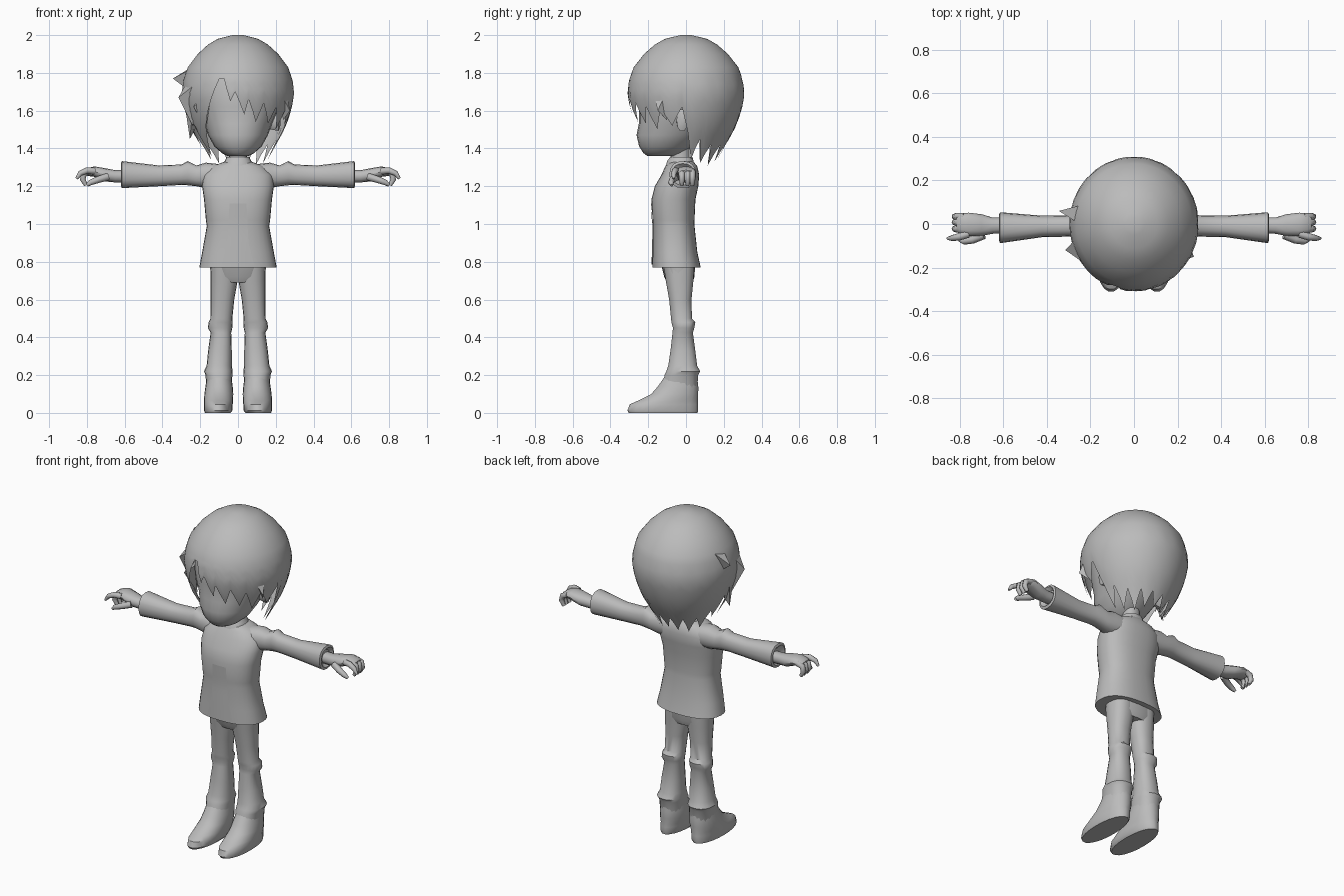
import bpy, bmesh, math
from mathutils import Vector

grey = bpy.data.materials.new("plain grey")
grey.diffuse_color = (0.5, 0.5, 0.5, 1)


def finish(name, bm, angle=40):
    bmesh.ops.recalc_face_normals(bm, faces=bm.faces)
    me = bpy.data.meshes.new(name)
    bm.to_mesh(me)
    bm.free()
    me.materials.append(grey)
    ob = bpy.data.objects.new(name, me)
    bpy.context.collection.objects.link(ob)
    bpy.ops.object.select_all(action='DESELECT')
    ob.select_set(True)
    bpy.context.view_layer.objects.active = ob
    bpy.ops.object.shade_smooth_by_angle(angle=math.radians(angle))
    return ob


def skin(bm, rings, caps=True):
    """Bridge closed rings of equal size."""
    vs = [[bm.verts.new(p) for p in r] for r in rings]
    n = len(vs[0])
    for a, b in zip(vs, vs[1:]):
        for i in range(n):
            j = (i + 1) % n
            bm.faces.new((a[i], a[j], b[j], b[i]))
    if caps:
        bm.faces.new(vs[0])
        bm.faces.new(vs[-1])


def loft(name, sections, axis='z', s=1, p=2.3, n=20, caps=True):
    """Sections: position, then low and high limits across both other axes."""
    rings = []
    for pos, u0, u1, v0, v1 in sections:
        ring = []
        for i in range(n):
            a = 2 * math.pi * i / n
            c, d = math.cos(a), math.sin(a)
            u = (u0 + u1) / 2 + (u1 - u0) / 2 * math.copysign(abs(c) ** (2 / p), c)
            v = (v0 + v1) / 2 + (v1 - v0) / 2 * math.copysign(abs(d) ** (2 / p), d)
            ring.append((s * u, v, pos) if axis == 'z' else (s * pos, u, v))
        rings.append(ring)
    bm = bmesh.new()
    skin(bm, rings, caps)
    return finish(name, bm)


def tube(name, pts, s=1, n=8):
    """Tapered finger through points (x, y, z, radius)."""
    rings = []
    P = [Vector((s * q[0], q[1], q[2])) for q in pts]
    for i, q in enumerate(pts):
        t = (P[min(i + 1, len(P) - 1)] - P[max(i - 1, 0)]).normalized()
        a = t.cross(Vector((0, 1, 0))).normalized()
        b = t.cross(a)
        rings.append([P[i] + q[3] * (a * math.cos(2 * math.pi * k / n)
                      + b * math.sin(2 * math.pi * k / n)) for k in range(n)])
    bm = bmesh.new()
    skin(bm, rings)
    return finish(name, bm, 60)


def interp(table, x):
    for (a, u), (b, v) in zip(table, table[1:]):
        if a <= x <= b:
            return u + (v - u) * (x - a) / (b - a)
    return table[0][1] if x < table[0][0] else table[-1][1]


# Head, neck and collar
loft("head", [(1.36, -.055, .055, -.205, -.05), (1.375, -.085, .085, -.225, -.02),
              (1.41, -.125, .125, -.248, .03), (1.47, -.158, .158, -.262, .10),
              (1.53, -.18, .18, -.25, .16), (1.62, -.22, .22, -.25, .22),
              (1.75, -.23, .23, -.25, .23), (1.87, -.17, .17, -.19, .18),
              (1.93, -.08, .08, -.1, .1)], p=2.1, n=24)
loft("neck", [(1.28, -.06, .06, -.09, .03), (1.34, -.048, .048, -.08, .02),
              (1.42, -.048, .048, -.09, .02)], n=14)
loft("collar", [(1.30, -.09, .09, -.11, .05), (1.335, -.07, .07, -.10, .04),
                (1.355, -.06, .06, -.085, .035)], n=18, caps=False)

# Hair: dome whose lower edge is a zigzag of pointed locks (angle from front, height)
profile = [(1.30, .145), (1.35, .17), (1.4, .197), (1.45, .228), (1.5, .256), (1.56, .28),
           (1.62, .298), (1.69, .31), (1.76, .302), (1.83, .277), (1.9, .222),
           (1.95, .165), (1.98, .112), (1.995, .05), (2.0, .03)]
hem = [(-180, 1.34), (-170, 1.42), (-160, 1.33), (-149, 1.42), (-138, 1.32), (-127, 1.42),
       (-116, 1.34), (-106, 1.46), (-97, 1.40), (-89, 1.54), (-80, 1.45), (-70, 1.56),
       (-56, 1.36), (-42, 1.52), (-30, 1.65), (-20, 1.77), (-15, 1.77), (-8, 1.65),
       (-3, 1.70), (7, 1.58), (11, 1.66), (21, 1.54), (28, 1.64), (38, 1.53), (45, 1.62),
       (54, 1.50), (63, 1.61), (74, 1.52), (86, 1.62), (99, 1.34), (109, 1.45), (118, 1.32),
       (129, 1.42), (140, 1.31), (150, 1.42), (160, 1.33), (170, 1.42), (180, 1.34)]
angles = []
for (a, _), (b, _) in zip(hem, hem[1:]):
    angles += [a, (a + b) / 2]
rings = [[] for _ in range(15)]
for a in angles:
    low, t = interp(hem, a), math.radians(a)
    heights = [2.0, 1.995, 1.98, 1.95, 1.9, 1.83, 1.79]
    heights += [1.79 + (low - 1.79) * k / 8 for k in range(1, 9)]
    for ring, z in zip(rings, heights):
        r = interp(profile, z)
        ring.append((.96 * r * math.sin(t), -r * math.cos(t), z))
bm = bmesh.new()
skin(bm, rings, caps=False)
bm.verts.ensure_lookup_table()
bm.faces.new(bm.verts[:len(angles)])
finish("hair", bm, 50)

# Loose spikes on the sides of the hair
spikes = {"upper_spike": ((-.23, .09, 1.84), (-.25, 0, 1.82), (-.25, .04, 1.70), (-.345, .06, 1.77)),
          "side_spike": ((-.26, -.06, 1.77), (-.20, -.2, 1.76), (-.24, -.1, 1.52), (-.315, -.12, 1.67)),
          "front_spike": ((-.2, -.16, 1.7), (-.14, -.22, 1.7), (-.17, -.15, 1.5), (-.235, -.19, 1.62)),
          "lower_spike": ((-.28, -.02, 1.62), (-.24, -.12, 1.6), (-.2, -.03, 1.55), (-.255, -.06, 1.45)),
          "right_spike": ((.25, -.08, 1.75), (.2, -.18, 1.74), (.24, -.1, 1.55), (.275, -.15, 1.6))}
for name, pts in spikes.items():
    bm = bmesh.new()
    v = [bm.verts.new(q) for q in pts]
    for f in ((0, 1, 2), (0, 1, 3), (1, 2, 3), (2, 0, 3)):
        bm.faces.new([v[i] for i in f])
    finish(name, bm)

# Jacket
jacket = [(.77, -.205, .205, -.178, .078), (.85, -.19, .19, -.177, .06),
          (.99, -.165, .165, -.175, .045), (1.02, -.17, .17, -.177, .045),
          (1.13, -.18, .18, -.183, .05), (1.2, -.19, .19, -.165, .065),
          (1.26, -.185, .185, -.13, .07), (1.305, -.14, .14, -.11, .06),
          (1.33, -.07, .07, -.09, .04)]
loft("jacket", jacket, n=32, p=2.4)

# Thin overlapping panel down the jacket front
bm = bmesh.new()
rows = []
for k in range(10):
    z = .785 + k * .036
    hx = interp([(q[0], q[2]) for q in jacket], z)
    y0 = interp([(q[0], q[3]) for q in jacket], z)
    y1 = interp([(q[0], q[4]) for q in jacket], z)
    w = interp([(.785, .085), (.9, .055), (1.11, .045)], z)
    rows.append([bm.verts.new((x, (y0 + y1) / 2 - (y1 - y0) / 2
                 * (1 - abs(x / hx) ** 2.4) ** (1 / 2.4) - .004, z))
                 for x in (-w, -w / 2, 0, w / 2, w)])
for a, b in zip(rows, rows[1:]):
    for i in range(4):
        bm.faces.new((a[i], a[i + 1], b[i + 1], b[i]))
finish("front_panel", bm)

# Hips
loft("hips", [(.69, -.10, .10, -.10, .035), (.72, -.145, .145, -.115, .045),
              (.82, -.15, .15, -.14, .05)], p=2.6)

for s, side in ((1, "left"), (-1, "right")):
    loft(side + "_ear", [(.17, -.05, .0, 1.5, 1.58), (.215, -.05, .01, 1.49, 1.61),
                         (.225, -.03, .0, 1.52, 1.59)], 'x', s, n=10)
    # Sleeve with shoulder fold and wide cuff
    loft(side + "_sleeve", [(.08, -.09, .05, 1.19, 1.315), (.17, -.075, .05, 1.19, 1.325),
                            (.22, -.062, .045, 1.20, 1.31), (.265, -.06, .045, 1.205, 1.333),
                            (.30, -.058, .04, 1.207, 1.315), (.42, -.06, .038, 1.20, 1.31),
                            (.615, -.088, .054, 1.19, 1.333), (.62, -.075, .042, 1.205, 1.32),
                            (.60, -.05, .03, 1.22, 1.30)], 'x', s, n=16)
    # Hand and curled fingers
    loft(side + "_hand", [(.58, -.04, .03, 1.22, 1.285), (.65, -.045, .03, 1.22, 1.285),
                          (.70, -.055, .045, 1.225, 1.295), (.76, -.055, .052, 1.25, 1.305),
                          (.80, -.045, .045, 1.255, 1.295), (.815, -.035, .035, 1.26, 1.285)],
         'x', s, n=12)
    for i, y in enumerate((-.022, .008, .034)):
        tube(f"{side}_finger_{i + 1}", [(.78, y, 1.277, .017), (.815, y, 1.265, .017),
             (.822, y, 1.235, .015), (.805, y, 1.205, .010)], s)
    tube(side + "_pointing_finger", [(.76, -.045, 1.28, .018), (.80, -.058, 1.283, .017),
         (.835, -.065, 1.268, .014), (.855, -.066, 1.24, .007)], s)
    tube(side + "_thumb", [(.69, -.05, 1.25, .02), (.74, -.072, 1.235, .018),
         (.78, -.08, 1.22, .015), (.80, -.075, 1.205, .008)], s)
    # Trouser leg with folds at the knee and ankle
    loft(side + "_trouser_leg", [(.10, .035, .165, -.13, .06), (.20, .03, .172, -.115, .065),
         (.22, .028, .18, -.105, .076), (.25, .033, .166, -.095, .06),
         (.33, .033, .158, -.083, .05), (.425, .036, .145, -.072, .037),
         (.45, .03, .16, -.07, .045), (.48, .028, .155, -.078, .05),
         (.50, .03, .146, -.08, .032), (.60, .02, .145, -.09, .03),
         (.70, .002, .146, -.108, .04), (.78, .0, .146, -.12, .045)], s=s, n=18)
    # Pointed shoe
    loft(side + "_shoe", [(0, .04, .175, -.305, .063), (.012, .03, .18, -.312, .066),
         (.045, .028, .18, -.30, .066), (.065, .026, .18, -.255, .064),
         (.10, .025, .178, -.185, .066), (.14, .028, .172, -.15, .066),
         (.19, .035, .165, -.115, .06)], s=s, p=2.1, n=22)
